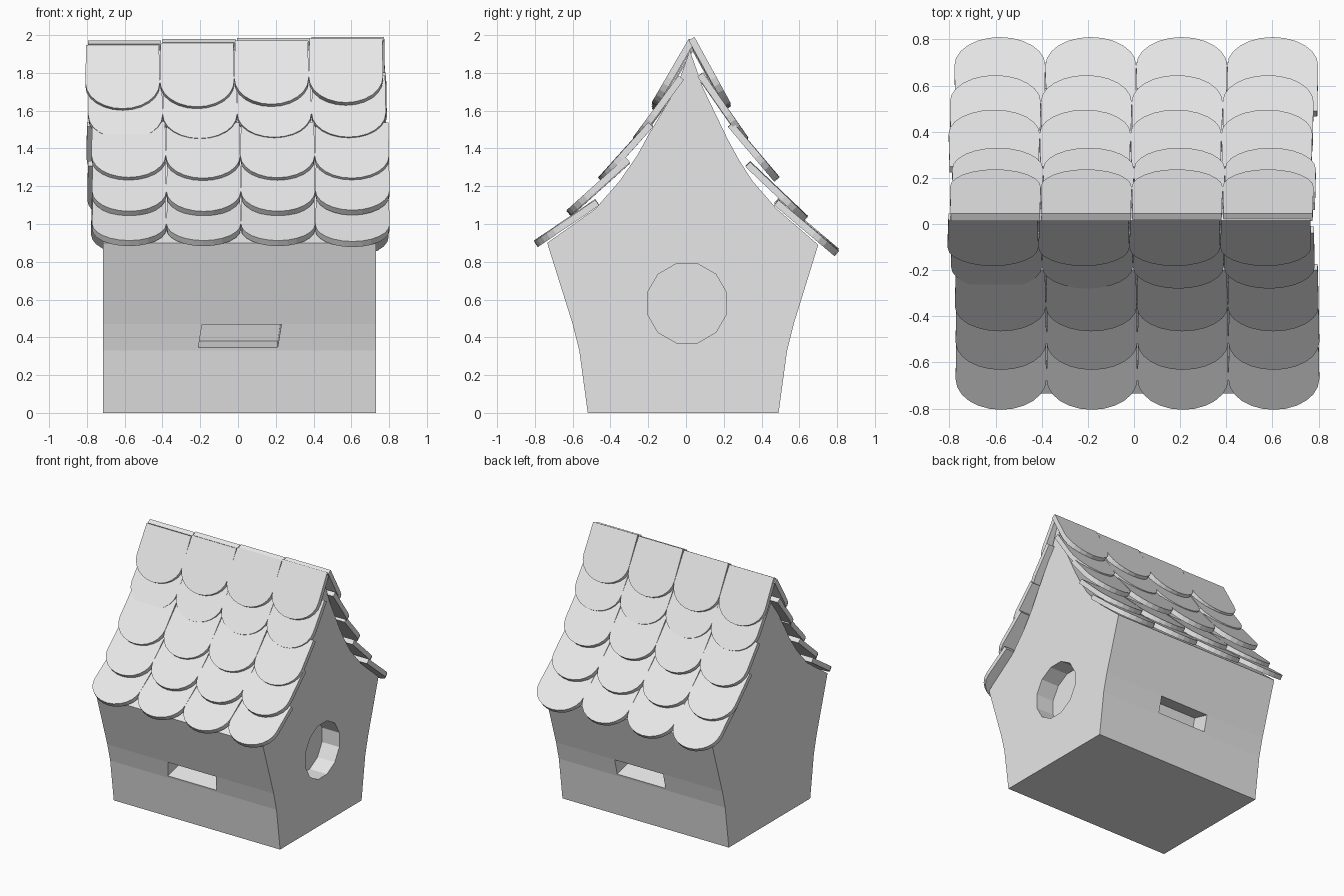
import bpy, bmesh, math, random
from mathutils import Vector, Matrix

if "Cube" in bpy.data.objects:
    bpy.data.objects.remove(bpy.data.objects["Cube"], do_unlink=True)
random.seed(4)

# One plain grey for everything
grey = bpy.data.materials.new("plain_grey")
grey.use_nodes = True
grey.diffuse_color = (0.8, 0.8, 0.8, 1)
grey.node_tree.nodes["Principled BSDF"].inputs["Base Color"].default_value = (0.8, 0.8, 0.8, 1)


def make_object(name, bm):
    bmesh.ops.recalc_face_normals(bm, faces=bm.faces)
    mesh = bpy.data.meshes.new(name)
    bm.to_mesh(mesh)
    bm.free()
    mesh.materials.append(grey)
    obj = bpy.data.objects.new(name, mesh)
    bpy.context.collection.objects.link(obj)
    return obj


def add_prism(bm, outline, offset):
    """Extrude a closed outline of 3D points along an offset."""
    face = bm.faces.new([bm.verts.new(p) for p in outline])
    new = bmesh.ops.extrude_face_region(bm, geom=[face])["geom"]
    moved = [g for g in new if isinstance(g, bmesh.types.BMVert)]
    bmesh.ops.translate(bm, verts=moved, vec=offset)


def cut(target, bm):
    """Subtract a temporary cutter from the target."""
    cutter = make_object("cutter", bm)
    cutter.hide_render = True
    mod = target.modifiers.new("cut", "BOOLEAN")
    mod.operation = "DIFFERENCE"
    mod.solver = "EXACT"
    mod.object = cutter
    bpy.context.view_layer.objects.active = target
    bpy.ops.object.modifier_apply(modifier=mod.name)
    bpy.data.objects.remove(cutter, do_unlink=True)


# House body: flared walls and a concave gable, extruded from side to side
gable = [(-0.52, 0), (0.49, 0), (0.535, 0.33), (0.57, 0.47), (0.70, 0.89),
         (0.48, 1.08), (0.35, 1.23), (0.28, 1.34), (0.22, 1.45), (0.09, 1.72),
         (0.02, 1.92), (-0.05, 1.72), (-0.2, 1.47), (-0.26, 1.36), (-0.35, 1.23),
         (-0.48, 1.08), (-0.735, 0.9), (-0.6, 0.47), (-0.565, 0.33)]
bm = bmesh.new()
add_prism(bm, [(-0.715, y, z) for y, z in gable], Vector((1.445, 0, 0)))
body = make_object("house_body", bm)

# Round entrance recess in the gable wall
bm = bmesh.new()
ring = [math.tau * (i + 0.5) / 12 for i in range(12)]
add_prism(bm, [(0.58, 0.005 + 0.217 * math.cos(a), 0.58 + 0.217 * math.sin(a)) for a in ring],
          Vector((0.4, 0, 0)))
cut(body, bm)

# Slot recess in each long wall, set square to the leaning wall
for wall_y, lean, shear in ((-0.583, 0.245, 0.16), (0.553, -0.245, 0)):
    bm = bmesh.new()
    bmesh.ops.create_cube(bm, size=1)
    for v in bm.verts:
        v.co = Vector((v.co.x * 0.42, v.co.y * 0.28, v.co.z * 0.127))
        v.co.x += v.co.z * shear
    place = Matrix.Translation((0.01, wall_y, 0.408)) @ Matrix.Rotation(lean, 4, "X")
    bmesh.ops.transform(bm, matrix=place, verts=bm.verts)
    cut(body, bm)

# Shingles: straight sides with a rounded lower end
WIDTH, THICK, ARC = 0.394, 0.036, 0.16


def add_shingle(bm, x, top, tip):
    """Shingle whose outer face runs from top to tip, both (y, z)."""
    start = Vector((x, *top))
    run = Vector((x, *tip)) - start
    length = run.length
    down = run.normalized()
    across = Vector((1, 0, 0))
    inward = across.cross(down)
    if inward.z > 0:
        inward = -inward
    half = WIDTH / 2
    shape = [(-half * 0.98, 0), (half * 0.98, 0)]
    for i in range(13):
        a = math.pi * i / 12
        shape.append((half * math.cos(a), length - ARC + ARC * math.sin(a)))
    add_prism(bm, [start + across * u + down * v for u, v in shape], inward * THICK)


# Each row: outer top (y, z), outer tip (y, z), sideways shift, rise along x
roof = {
    "front": [((0.015, 1.968), (-0.182, 1.63), -0.02, 0.028),
              ((-0.04, 1.78), (-0.28, 1.455), -0.005, 0.005),
              ((-0.2, 1.54), (-0.465, 1.245), 0.012, 0),
              ((-0.32, 1.35), (-0.632, 1.07), 0.015, 0),
              ((-0.48, 1.13), (-0.805, 0.91), 0.015, 0)],
    "back": [((0.045, 1.98), (0.237, 1.63), -0.01, 0.012),
             ((0.09, 1.8), (0.33, 1.455), 0, 0),
             ((0.25, 1.54), (0.495, 1.25), -0.015, 0),
             ((0.34, 1.33), (0.645, 1.04), -0.01, 0),
             ((0.49, 1.13), (0.81, 0.86), 0.01, -0.01)],
}
for side, rows in roof.items():
    for number, (top, tip, shift, rise) in enumerate(rows, 1):
        bm = bmesh.new()
        for column in range(4):
            x = (column - 1.5) * WIDTH + shift
            lift = rise * x + random.uniform(-0.004, 0.004)
            add_shingle(bm, x, (top[0], top[1] + lift), (tip[0], tip[1] + lift))
        make_object(f"{side}_shingle_row_{number}", bm)
